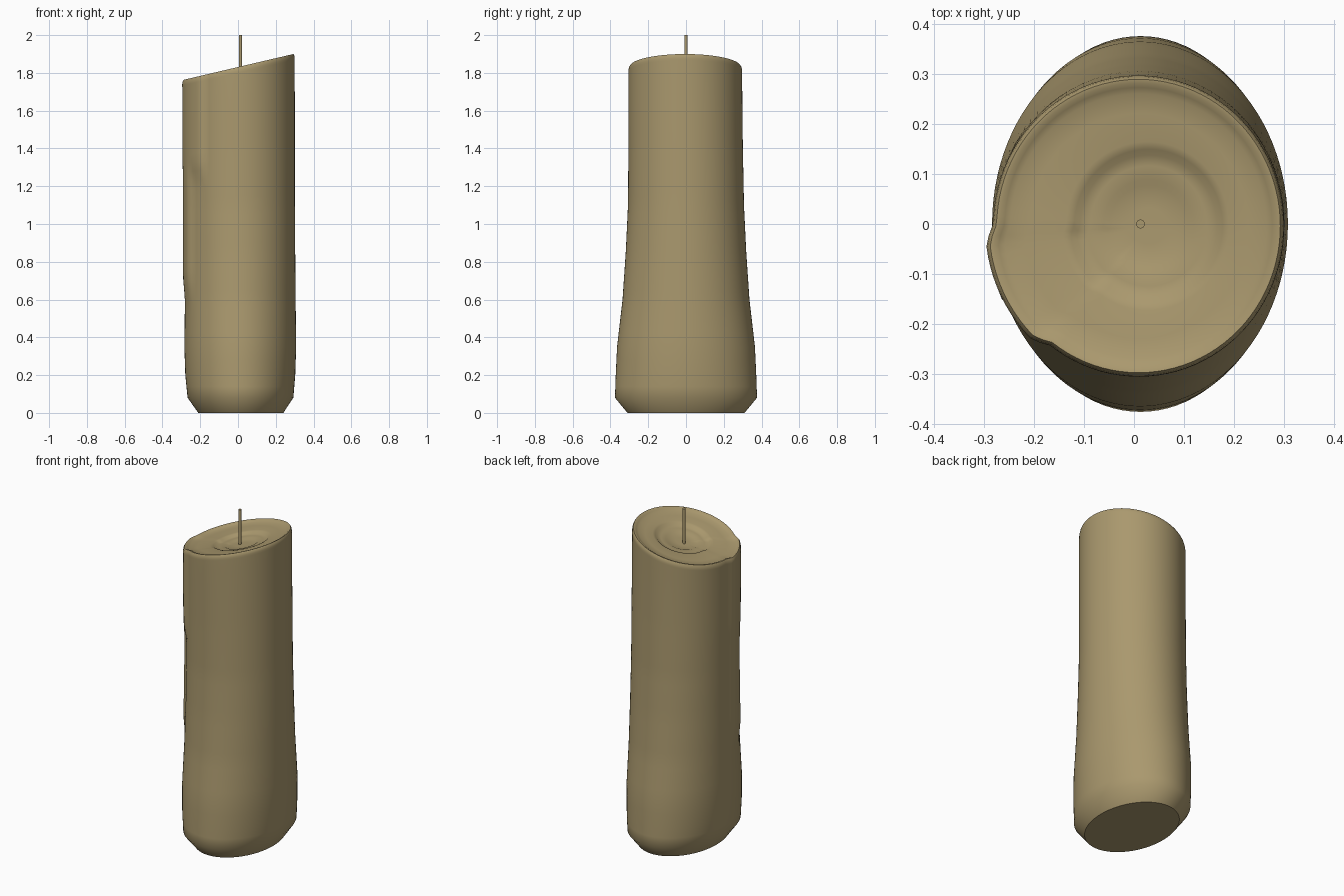
import bpy, bmesh, math

if "Cube" in bpy.data.objects:
    bpy.data.objects.remove(bpy.data.objects["Cube"])

wax = bpy.data.materials.new("tan wax")
wax.diffuse_color = (0.40, 0.315, 0.155, 1)
wax.use_nodes = True
wax.node_tree.nodes["Principled BSDF"].inputs["Base Color"].default_value = wax.diffuse_color

# Side profile: height, half width in x, half depth in y, x centre
PROFILE = [(0, .225, .31, .015), (.08, .28, .376, .013), (.2, .291, .372, .012),
           (.35, .296, .365, .012), (.6, .293, .336, .012), (.85, .291, .319, .012),
           (1.1, .29, .307, .011), (1.4, .291, .303, .01), (1.84, .291, .301, .009)]
# Top profile: fraction of radius, height relative to the slanted rim
TOP = [(1, -.022), (.992, -.008), (.975, 0), (.95, -.001), (.92, -.007), (.88, -.013),
       (.75, -.018), (.56, -.021), (.51, -.025), (.47, -.036), (.40, -.039),
       (.31, -.040), (.27, -.046), (.12, -.047)]
N = 96
RIM = 1.831


def section(z):
    for a, b in zip(PROFILE, PROFILE[1:]):
        if z <= b[0]:
            t = (z - a[0]) / (b[0] - a[0])
            return [a[i] + (b[i] - a[i]) * t for i in (1, 2, 3)]
    return PROFILE[-1][1:]


def step(a, b, x):
    t = max(0, min(1, (x - a) / (b - a)))
    return t * t * (3 - 2 * t)


def drip(deg, z):
    # Wide run near the rim plus a long narrow run down the left side
    wide = step(178, 188, deg) * (1 - step(226, 232, deg)) * step(1.22, 1.36, z)
    long_run = step(178, 190, deg) * (1 - step(206, 214, deg)) * step(.55, .75, z)
    return .016 * max(wide, long_run)


# Candle body: stacked rings, upper ones gradually tilted to the slanted top
bm = bmesh.new()
rings = []


def add_ring(z, f=1.0, dz=0.0):
    hx, hy, cx = section(z)
    tilt = .235 * max(0, (z - 1) / (RIM - 1))
    ring = []
    for i in range(N):
        a = 2 * math.pi * i / N
        r = f
        d = drip(math.degrees(a), z) * f
        pool = .02 * step(.8, .5, f) if f < .8 else 0
        x = cx + pool + (hx * r + d) * math.cos(a)
        y = (hy * r + d) * math.sin(a) - .004 * step(1, 1.8, z)
        ring.append(bm.verts.new((x, y, z + tilt * x + dz)))
    rings.append(ring)


for z in [0, .08, .14, .2, .28, .35, .42, .5] + [.55 + .05 * k for k in range(26)]:
    add_ring(z)
for f, dz in TOP:
    add_ring(RIM, f, dz)
for lo, hi in zip(rings, rings[1:]):
    for i in range(N):
        j = (i + 1) % N
        bm.faces.new((lo[i], lo[j], hi[j], hi[i]))
bm.faces.new(rings[0][::-1])
bm.faces.new(rings[-1])
bmesh.ops.recalc_face_normals(bm, faces=bm.faces)
mesh = bpy.data.meshes.new("candle_body")
bm.to_mesh(mesh)
bm.free()
body = bpy.data.objects.new("candle_body", mesh)
bpy.context.collection.objects.link(body)

# Wick
bpy.ops.mesh.primitive_cylinder_add(vertices=10, radius=.009, depth=.24, location=(.013, 0, 1.88))
wick = bpy.context.object
wick.name = "wick"

for ob in (body, wick):
    ob.data.materials.append(wax)
    bpy.ops.object.select_all(action='DESELECT')
    ob.select_set(True)
    bpy.context.view_layer.objects.active = ob
    bpy.ops.object.shade_smooth_by_angle(angle=math.radians(50))
